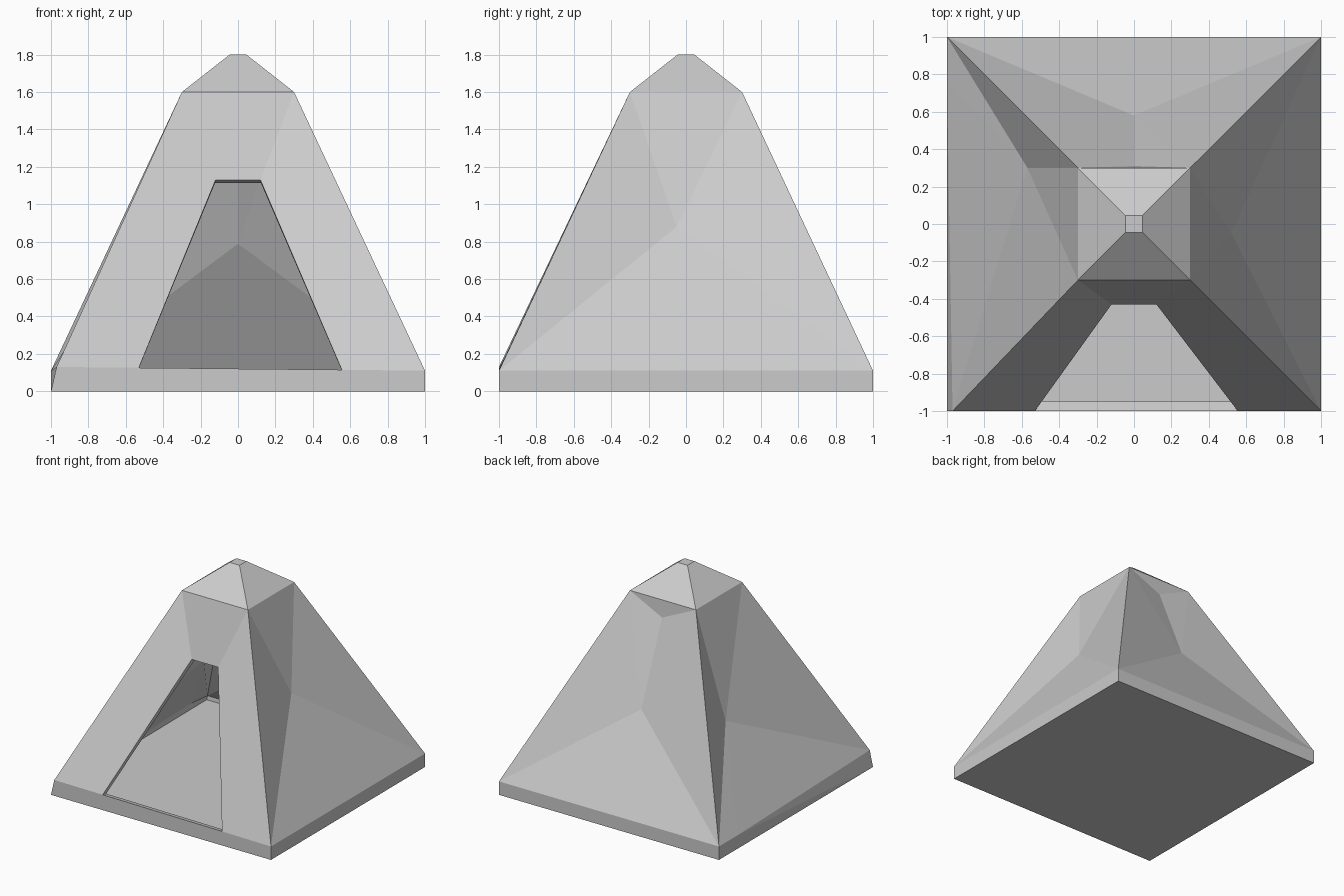
import bpy
import bmesh

cube = bpy.data.objects.get("Cube")
if cube:
    bpy.data.objects.remove(cube, do_unlink=True)

# Single plain grey stone colour
stone = bpy.data.materials.new("pale_grey_stone")
stone.use_nodes = True
GREY = (0.6, 0.6, 0.6, 1.0)
stone.diffuse_color = GREY
stone.node_tree.nodes["Principled BSDF"].inputs["Base Color"].default_value = GREY

points = {}


def ring(prefix, half, z):
    """Four corners of a square: front left, front right, back right, back left."""
    for name, sx, sy in (("a", -1, -1), ("b", 1, -1), ("c", 1, 1), ("d", -1, 1)):
        points[prefix + name] = (sx * half, sy * half, z)


ring("floor_", 1, 0)
ring("foot_", 1, 0.11)
ring("neck_", 0.3, 1.6)
ring("tip_", 0.045, 1.8)

# Uneven front corner, doorway corners and the dents in the walls
points.update(
    foot_a=(-0.97, -1, 0.13),
    door_a=(-0.53, -1, 0.126), door_b=(0.555, -1, 0.115),
    door_c=(0.12, -0.43, 1.13), door_d=(-0.12, -0.43, 1.13),
    right_foot=(1, -0.6, 0.11), right_dent=(0.52, -0.05, 0.88),
    left_foot=(-1, 0.76, 0.11), left_dent=(-0.57, 0.3, 0.76),
    back_dent=(0, 0.58, 0.81), back_top=(0, 0.31, 1.46),
)

bm = bmesh.new()
verts = {name: bm.verts.new(co) for name, co in points.items()}


def face(names):
    bm.faces.new([verts[n] for n in names.split()])


def fan(centre, names):
    """Triangles from one dent point to each edge along a path."""
    path = names.split()
    for p, q in zip(path, path[1:]):
        face(f"{centre} {p} {q}")


# Floor, plinth sides
face("floor_d floor_c floor_b floor_a")
face("floor_a floor_b foot_b door_b door_a foot_a")
face("floor_b floor_c foot_c right_foot foot_b")
face("floor_c floor_d foot_d foot_c")
face("floor_d floor_a left_foot foot_d")
face("floor_a foot_a left_foot")

# Front wall around the open doorway
face("foot_a door_a door_d neck_a")
face("door_b foot_b neck_b door_c")
face("door_d door_c neck_b neck_a")

# Dented side and back walls
fan("right_dent", "foot_b right_foot foot_c neck_c neck_b foot_b")
fan("left_dent", "foot_d left_foot foot_a neck_a neck_d foot_d")
fan("back_dent", "back_top neck_c foot_c foot_d neck_d back_top")
face("back_top neck_d neck_c")

# Sloping cap with a small flat tip
for p, q in ("ab", "bc", "cd", "da"):
    face(f"neck_{p} neck_{q} tip_{q} tip_{p}")
face("tip_a tip_b tip_c tip_d")

bmesh.ops.recalc_face_normals(bm, faces=bm.faces)
mesh = bpy.data.meshes.new("hut_shell")
bm.to_mesh(mesh)
bm.free()
mesh.materials.append(stone)
hut = bpy.data.objects.new("hut_shell", mesh)
bpy.context.collection.objects.link(hut)

# Wall thickness grows inwards, leaving a hollow room
walls = hut.modifiers.new("wall_thickness", "SOLIDIFY")
walls.thickness = 0.05
walls.offset = -1
walls.use_even_offset = True
walls.use_quality_normals = True
